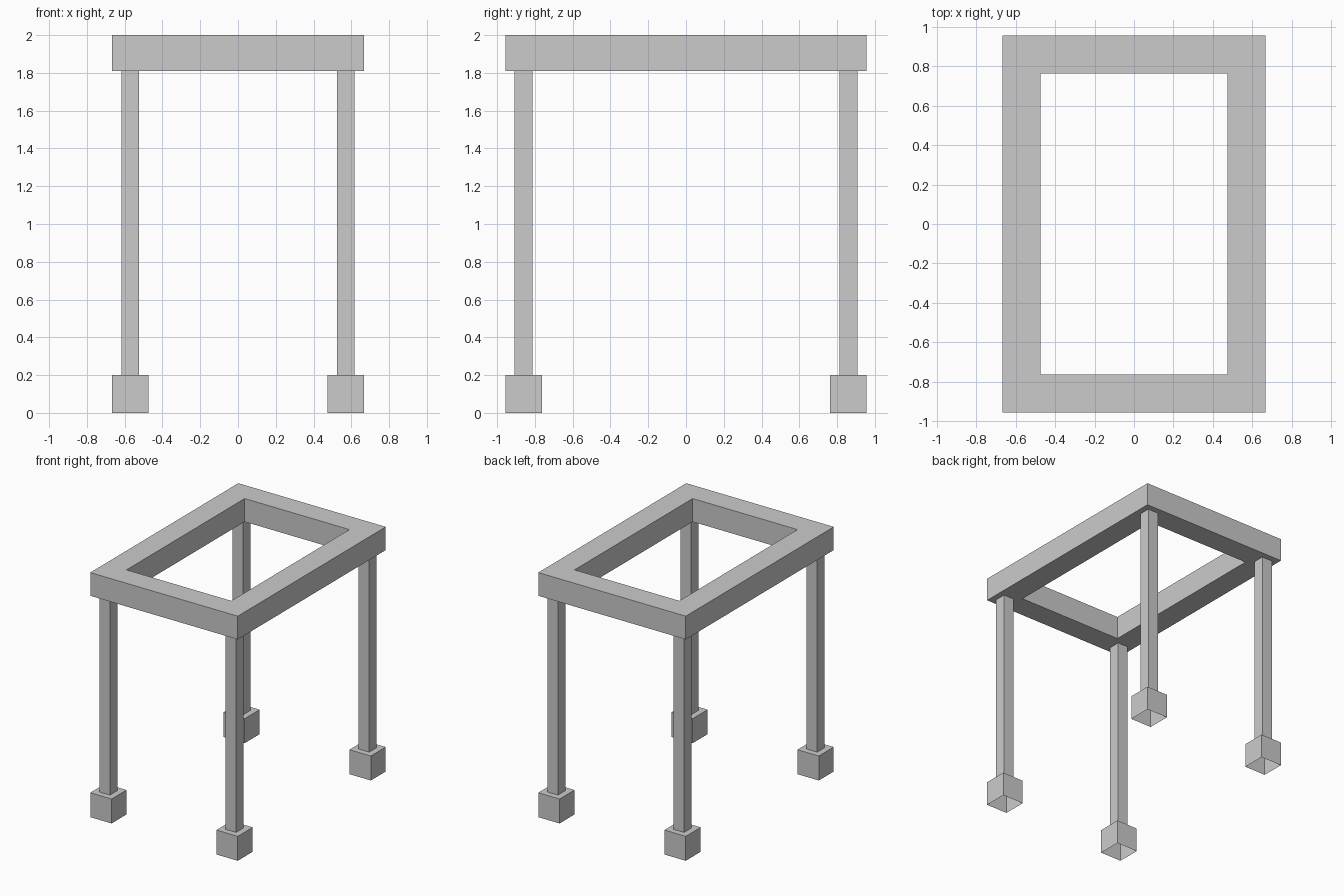
import bpy
import bmesh

if "Cube" in bpy.data.objects:
    bpy.data.objects.remove(bpy.data.objects["Cube"])

OUT_X, OUT_Y = 0.667, 0.956   # outer half sizes of the frame
BEAM = 0.193                  # beam width, also the foot width
FOOT_TOP, BEAM_BOTTOM, TOP = 0.2, 1.81, 2.0
LEG = 0.095
CX, CY = OUT_X - BEAM / 2, OUT_Y - BEAM / 2   # corner centre


def finish(name, bm):
    bmesh.ops.recalc_face_normals(bm, faces=bm.faces)
    mesh = bpy.data.meshes.new(name)
    bm.to_mesh(mesh)
    bm.free()
    obj = bpy.data.objects.new(name, mesh)
    bpy.context.collection.objects.link(obj)
    return obj


def corner_post(name, size, z0, z1, capped):
    """Square post at one corner with an open underside, mirrored to all four."""
    bm = bmesh.new()
    h = size / 2
    rings = [[bm.verts.new((CX + sx * h, CY + sy * h, z))
              for sx, sy in ((-1, -1), (1, -1), (1, 1), (-1, 1))] for z in (z0, z1)]
    for i in range(4):
        j = (i + 1) % 4
        bm.faces.new((rings[0][i], rings[0][j], rings[1][j], rings[1][i]))
    if capped:
        bm.faces.new(rings[1])
    obj = finish(name, bm)
    mirror = obj.modifiers.new("mirror", 'MIRROR')
    mirror.use_axis = (True, True, False)
    mirror.use_mirror_merge = False


# Rectangular top frame: four-sided beam section swept round the corners
bm = bmesh.new()
section = ((0, BEAM_BOTTOM), (0, TOP), (BEAM, TOP), (BEAM, BEAM_BOTTOM))
corners = [[bm.verts.new((sx * (OUT_X - inset), sy * (OUT_Y - inset), z))
            for inset, z in section]
           for sx, sy in ((-1, -1), (1, -1), (1, 1), (-1, 1))]
for c in range(4):
    a, b = corners[c], corners[(c + 1) % 4]
    for i in range(4):
        j = (i + 1) % 4
        bm.faces.new((a[i], b[i], b[j], a[j]))
finish("top_frame", bm)

# Slim legs and hollow block feet
corner_post("legs", LEG, FOOT_TOP, BEAM_BOTTOM, False)
corner_post("feet", BEAM, 0.0, FOOT_TOP, True)
